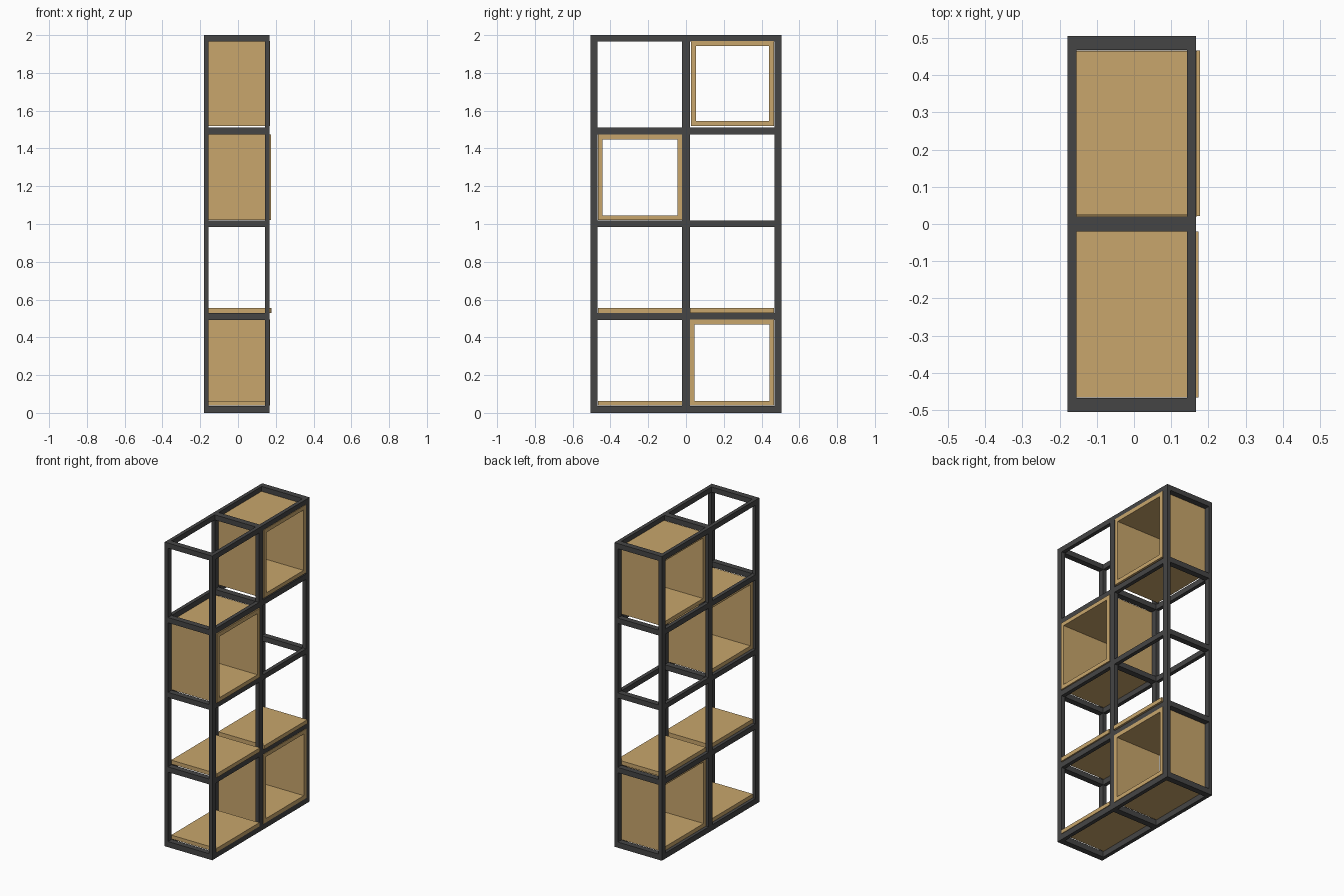
import bpy, bmesh

if "Cube" in bpy.data.objects:
    bpy.data.objects.remove(bpy.data.objects["Cube"])


def material(name, color):
    m = bpy.data.materials.new(name)
    m.diffuse_color = color
    m.use_nodes = True
    m.node_tree.nodes["Principled BSDF"].inputs["Base Color"].default_value = m.diffuse_color
    return m


METAL = material("dark_metal", (0.06, 0.06, 0.06, 1))
WOOD = material("light_wood", (0.58, 0.38, 0.15, 1))


def mesh_object(name, bm, mat):
    bmesh.ops.recalc_face_normals(bm, faces=bm.faces)
    me = bpy.data.meshes.new(name)
    bm.to_mesh(me)
    bm.free()
    me.materials.append(mat)
    ob = bpy.data.objects.new(name, me)
    bpy.context.collection.objects.link(ob)
    return ob


def block(name, x, y, z, mat):
    """Cuboid from (min, max) ranges."""
    bm = bmesh.new()
    bmesh.ops.create_cube(bm, size=1)
    for v in bm.verts:
        v.co = [r[0] if c < 0 else r[1] for c, r in zip(v.co, (x, y, z))]
    return mesh_object(name, bm, mat)


def open_box(name, x, y, z, t):
    """Rectangular tube open at both x ends, with wall thickness t."""
    bm = bmesh.new()

    def ring(px, d):
        y0, y1, z0, z1 = y[0] + d, y[1] - d, z[0] + d, z[1] - d
        return [bm.verts.new((px, a, b)) for a, b in
                ((y0, z0), (y1, z0), (y1, z1), (y0, z1))]

    rings = [ring(x[0], 0), ring(x[1], 0), ring(x[1], t), ring(x[0], t)]
    for k in range(4):
        a, b = rings[k], rings[(k + 1) % 4]
        for i in range(4):
            j = (i + 1) % 4
            bm.faces.new((a[i], a[j], b[j], b[i]))
    return mesh_object(name, bm, WOOD)


# Frame layout
side_x = {"left": (-0.179, -0.155), "right": (0.142, 0.167)}
post_y = {"front": (-0.506, -0.468), "middle": (-0.02, 0.02), "back": (0.468, 0.506)}
levels = [(0, 0.037), (0.493, 0.528), (0.984, 1.018), (1.475, 1.51), (1.966, 2.0)]
bays = {"front": (-0.468, -0.02), "back": (0.02, 0.468)}

# Upright posts and the short rails across the depth
for row, y in post_y.items():
    for side, x in side_x.items():
        block(f"post_{row}_{side}", x, y, (0, 2), METAL)
    for i, z in enumerate(levels):
        block(f"cross_rail_{row}_{i}", (-0.155, 0.142), y, z, METAL)

# Long rails between the posts
for bay, y in bays.items():
    for side, x in side_x.items():
        for i, z in enumerate(levels):
            block(f"long_rail_{bay}_{side}_{i}", x, y, z, METAL)

# Open wooden boxes
T = 0.026
BACK = -0.16
open_box("box_top", (BACK, 0.17), (0.026, 0.465), (1.52, 1.969), T)
open_box("box_upper", (BACK, 0.174), (-0.467, -0.02), (1.02, 1.474), T)
open_box("box_lower", (BACK, 0.17), (0.02, 0.467), (0.038, 0.495), T)

# Flat shelves
block("shelf_bottom", (BACK, 0.17), (-0.466, -0.021), (0.038, 0.063), WOOD)
block("shelf_front", (BACK, 0.174), (-0.466, -0.021), (0.53, 0.556), WOOD)
block("shelf_back", (BACK, 0.178), (0.022, 0.467), (0.53, 0.556), WOOD)
